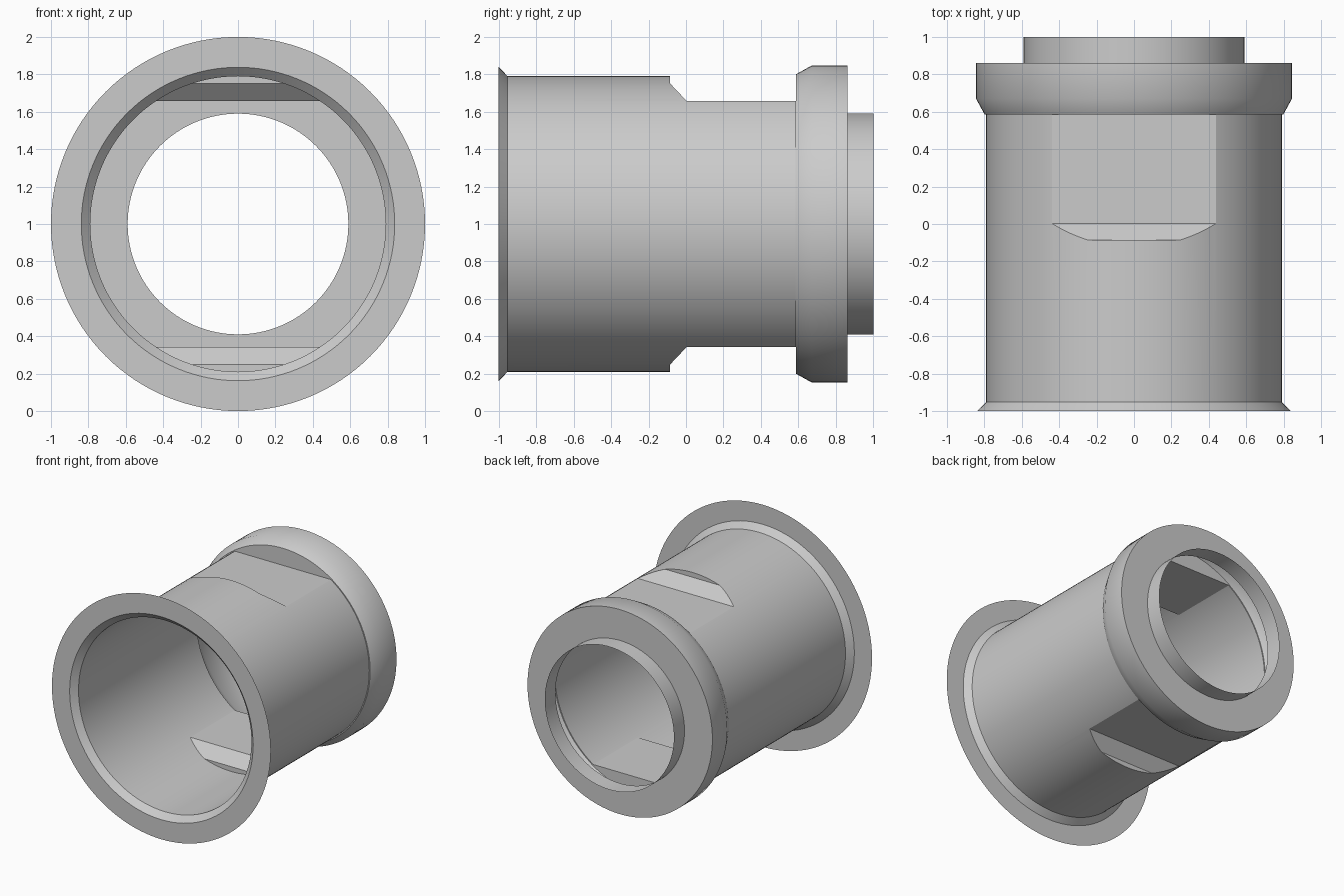
import bpy, bmesh, math
from mathutils import Matrix, Vector

cube = bpy.data.objects.get("Cube")
if cube:
    bpy.data.objects.remove(cube)

SEGMENTS = 128
AXIS_HEIGHT = 1.0

grey = bpy.data.materials.new("plain grey")
grey.use_nodes = True
grey.diffuse_color = (0.6, 0.6, 0.6, 1)
grey.node_tree.nodes["Principled BSDF"].inputs["Base Color"].default_value = (0.6, 0.6, 0.6, 1)


def make_object(name, bm):
    mesh = bpy.data.meshes.new(name)
    bm.to_mesh(mesh)
    bm.free()
    obj = bpy.data.objects.new(name, mesh)
    bpy.context.scene.collection.objects.link(obj)
    return obj


def lathe(bm, profile):
    """Revolve (radius, y) points about the horizontal axis; return the rings."""
    rings = []
    for radius, y in profile:
        ring = []
        for i in range(SEGMENTS):
            a = math.tau * i / SEGMENTS
            ring.append(bm.verts.new((radius * math.cos(a), y, AXIS_HEIGHT + radius * math.sin(a))))
        rings.append(ring)
    for r0, r1 in zip(rings, rings[1:]):
        for i in range(SEGMENTS):
            j = (i + 1) % SEGMENTS
            bm.faces.new((r0[i], r0[j], r1[j], r1[i]))
    return rings


def finish(obj):
    obj.data.materials.clear()
    obj.data.materials.append(grey)
    bpy.ops.object.select_all(action="DESELECT")
    obj.select_set(True)
    bpy.context.view_layer.objects.active = obj
    bpy.ops.object.shade_smooth_by_angle(angle=math.radians(32))


# Sleeve, collar and neck, closed at both ends for cutting
bm = bmesh.new()
rings = lathe(bm, [(0.838, -1), (0.79, -0.953), (0.79, 0.585), (0.798, 0.585),
                   (0.845, 0.67), (0.845, 0.862), (0.59, 0.862), (0.59, 1)])
bm.faces.new(rings[0])
bm.faces.new(rings[-1])
bmesh.ops.recalc_face_normals(bm, faces=bm.faces)
sleeve = make_object("sleeve", bm)

# Wrench flats with a sloped run-out, mirrored above and below the axis
bm = bmesh.new()
flat = [(-0.085, 1), (-0.085, 0.75), (0.003, 0.657), (0.586, 0.657), (0.586, 1)]
for side in (1, -1):
    face = bm.faces.new([bm.verts.new((-1, y, AXIS_HEIGHT + side * h)) for y, h in flat])
    grown = bmesh.ops.extrude_face_region(bm, geom=[face])["geom"]
    moved = [g for g in grown if isinstance(g, bmesh.types.BMVert)]
    bmesh.ops.translate(bm, verts=moved, vec=(2, 0, 0))
bmesh.ops.recalc_face_normals(bm, faces=bm.faces)
cutter = make_object("flat_cutter", bm)
cutter.hide_render = True

# The cutter must stay below the collar, so its overlap with it is avoided by the end plane
cut = sleeve.modifiers.new("flats", "BOOLEAN")
cut.operation = "DIFFERENCE"
cut.solver = "EXACT"
cut.object = cutter
bpy.context.view_layer.update()
graph = bpy.context.evaluated_depsgraph_get()
cut_mesh = bpy.data.meshes.new_from_object(sleeve.evaluated_get(graph))
sleeve.modifiers.clear()
sleeve.data = cut_mesh
bpy.data.objects.remove(cutter)

# Open both ends to leave a thin shell
bm = bmesh.new()
bm.from_mesh(cut_mesh)
caps = [f for f in bm.faces if all(abs(v.co.y) > 0.999 for v in f.verts)]
bmesh.ops.delete(bm, geom=caps, context="FACES")
bm.to_mesh(cut_mesh)
bm.free()
cut_mesh.name = "sleeve"
finish(sleeve)

# Flat front flange
bm = bmesh.new()
lathe(bm, [(1, -1), (0.838, -1)])
bmesh.ops.recalc_face_normals(bm, faces=bm.faces)
if next(iter(bm.faces)).normal.y > 0:
    bmesh.ops.reverse_faces(bm, faces=bm.faces)
finish(make_object("front_flange", bm))
